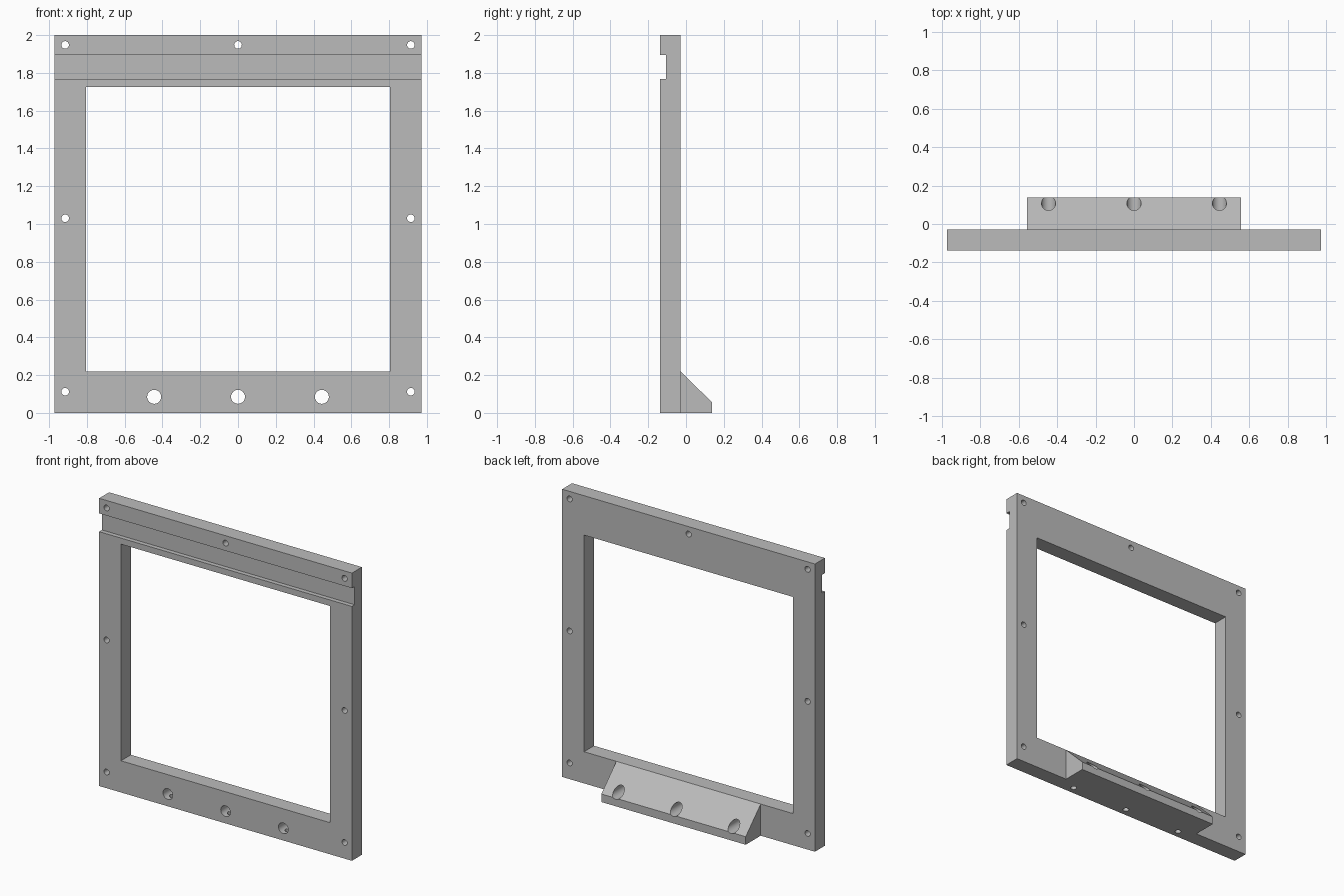
import bpy, bmesh, math
from mathutils import Matrix, Vector

if "Cube" in bpy.data.objects:
    bpy.data.objects.remove(bpy.data.objects["Cube"], do_unlink=True)

HALF_W, HEIGHT = 0.972, 2.0
FRONT, BACK, TAIL = -0.137, -0.028, 0.137
OPEN_W, OPEN_LOW, OPEN_TOP = 0.804, 0.22, 1.726

grey = bpy.data.materials.new("plain grey")
grey.use_nodes = True
colour = (0.5, 0.5, 0.5, 1)
grey.diffuse_color = colour
grey.node_tree.nodes["Principled BSDF"].inputs["Base Color"].default_value = colour


def to_object(name, bm):
    bmesh.ops.recalc_face_normals(bm, faces=bm.faces)
    mesh = bpy.data.meshes.new(name)
    bm.to_mesh(mesh)
    bm.free()
    mesh.materials.append(grey)
    obj = bpy.data.objects.new(name, mesh)
    bpy.context.collection.objects.link(obj)
    return obj


def extrude_profile(name, profile, half_width):
    """Sweep a (y, z) outline across x."""
    bm = bmesh.new()
    face = bm.faces.new([bm.verts.new((-half_width, y, z)) for y, z in profile])
    swept = bmesh.ops.extrude_face_region(bm, geom=[face])["geom"]
    verts = [v for v in swept if isinstance(v, bmesh.types.BMVert)]
    bmesh.ops.translate(bm, verts=verts, vec=(2 * half_width, 0, 0))
    return to_object(name, bm)


def drills(name, centres, radius, length, along_y):
    """Round cutters, all pointing the same way."""
    bm = bmesh.new()
    turn = Matrix.Rotation(math.pi / 2, 4, "X") if along_y else Matrix()
    for c in centres:
        bmesh.ops.create_cone(bm, cap_ends=True, segments=32, radius1=radius,
                              radius2=radius, depth=length,
                              matrix=Matrix.Translation(Vector(c)) @ turn)
    return to_object(name, bm)


def combine(target, other, operation):
    mod = target.modifiers.new(other.name, "BOOLEAN")
    mod.object, mod.operation, mod.solver = other, operation, "EXACT"
    bpy.context.view_layer.objects.active = target
    bpy.ops.object.modifier_apply(modifier=mod.name)
    bpy.data.objects.remove(other, do_unlink=True)


# Frame plate with a groove across the upper front
groove = -0.106
frame = extrude_profile("frame", [
    (FRONT, 0), (BACK, 0), (BACK, HEIGHT), (FRONT, HEIGHT),
    (FRONT, 1.895), (groove, 1.895), (groove, 1.768), (FRONT, 1.768)], HALF_W)

# Window opening
window = extrude_profile("window_cutter", [
    (-0.3, OPEN_LOW), (0.3, OPEN_LOW), (0.3, OPEN_TOP), (-0.3, OPEN_TOP)], OPEN_W)
combine(frame, window, "DIFFERENCE")

# Sloped mounting block behind the lower rail
block = extrude_profile("mounting_block", [
    (BACK - 0.04, 0), (TAIL, 0), (TAIL, 0.056), (BACK, OPEN_LOW),
    (BACK - 0.04, OPEN_LOW)], 0.555)
combine(frame, block, "UNION")

# Screw holes around the rim
rim = [(x, 0, z) for x in (-0.915, 0.915) for z in (0.112, 1.03, 1.948)]
rim.append((0, 0, 1.948))
combine(frame, drills("screw_cutter", rim, 0.02, 0.6, True), "DIFFERENCE")

# Rod holes through the block, each with a set screw hole from below
rods = (-0.444, 0, 0.444)
combine(frame, drills("rod_cutter", [(x, 0, 0.085) for x in rods], 0.037, 0.6, True),
        "DIFFERENCE")
combine(frame, drills("set_screw_cutter", [(x, -0.083, 0) for x in rods], 0.02, 0.17, False),
        "DIFFERENCE")

# Smooth hole walls, crisp edges
frame.select_set(True)
bpy.context.view_layer.objects.active = frame
bpy.ops.object.shade_smooth_by_angle(angle=math.radians(30))
